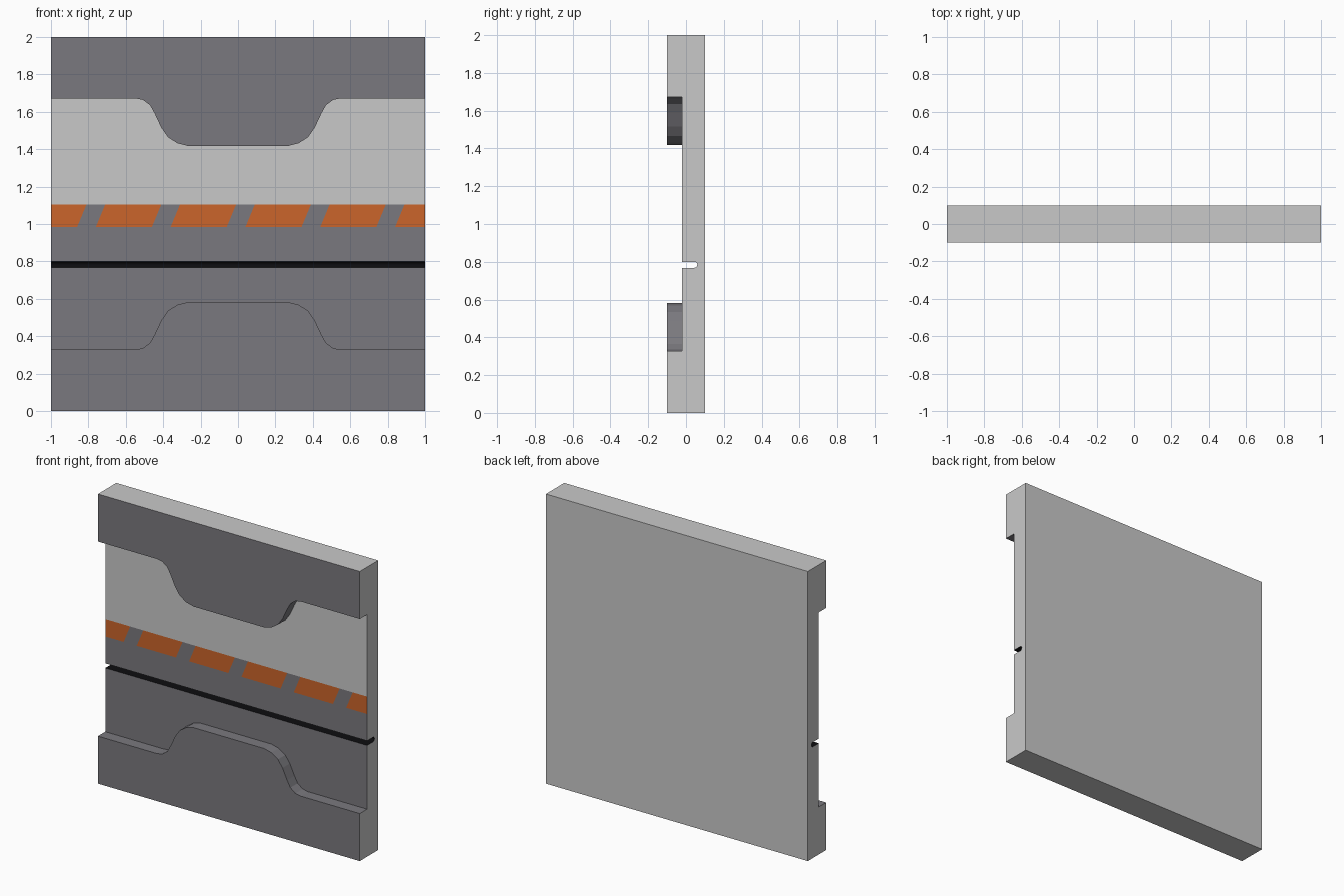
import bpy, bmesh, math
from mathutils import Vector

if "Cube" in bpy.data.objects:
    bpy.data.objects.remove(bpy.data.objects["Cube"])


def material(name, rgb):
    m = bpy.data.materials.new(name)
    m.diffuse_color = (*rgb, 1)
    m.use_nodes = True
    m.node_tree.nodes["Principled BSDF"].inputs["Base Color"].default_value = m.diffuse_color
    return m


MATS = [material("light_grey", (0.584, 0.584, 0.584)),
        material("dark_grey", (0.195, 0.191, 0.209)),
        material("orange", (0.60, 0.13, 0.024)),
        material("black", (0.004, 0.004, 0.005))]
LIGHT, DARK, ORANGE, BLACK = range(4)

FRONT, RECESS, BACK = -0.1, -0.02, 0.1
G0, G1, GDEEP = 0.768, 0.80, 0.06       # groove heights and depth
S0, S1 = 0.985, 1.105                   # stripe band heights

bm = bmesh.new()


def face(points, toward, mat):
    """Add a polygon whose normal points the given way."""
    f = bm.faces.new([bm.verts.new(p) for p in points])
    f.normal_update()
    if f.normal.dot(Vector(toward)) < 0:
        f.normal_flip()
    f.material_index = mat


def front_face(xz, y, mat):
    face([(x, y, z) for x, z in xz], (0, -1, 0), mat)


# Stepped contour of the lower lip; the upper lip mirrors it about z = 1
half = [(-1, 0.328), (-0.55, 0.328), (-0.508, 0.336), (-0.47, 0.365),
        (-0.445, 0.41), (-0.41, 0.485), (-0.375, 0.535), (-0.325, 0.568),
        (-0.27, 0.582)]
low = half + [(-x, z) for x, z in reversed(half)]
high = [(x, 2 - z) for x, z in low]

# Lips: raised fronts and the walls stepping down to the recess
for line, edge, up in ((low, 0, 1), (high, 2, -1)):
    front_face(line + [(1, edge), (-1, edge)], FRONT, DARK)
    for (xa, za), (xb, zb) in zip(line, line[1:]):
        face([(xa, FRONT, za), (xb, FRONT, zb), (xb, RECESS, zb), (xa, RECESS, za)],
             ((za - zb) * up, 0, (xb - xa) * up), DARK)

# Recessed panel fields
front_face(low + [(1, G0), (-1, G0)], RECESS, DARK)
front_face([(-1, G1), (1, G1), (1, S0), (-1, S0)], RECESS, DARK)
front_face(high + [(1, S1), (-1, S1)], RECESS, LIGHT)

# Slanted warning stripes, with dark gaps between
cuts = [(-1, -1)]
for i in range(5):
    x = -0.86 + 0.4 * i
    cuts += [(x, x + 0.05), (x + 0.1, x + 0.15)]
cuts = [c for c in cuts if c[1] < 1] + [(1, 1)]
for i, ((a, b), (c, d)) in enumerate(zip(cuts, cuts[1:])):
    front_face([(a, S0), (c, S0), (d, S1), (b, S1)], RECESS, DARK if i % 2 else ORANGE)

# Round-bottomed black groove
r, mid = (G1 - G0) / 2, (G0 + G1) / 2
arc = [(GDEEP - r + r * math.cos(t), mid + r * math.sin(t))
       for t in (math.pi * (k / 8 - 0.5) for k in range(9))]
groove = [(RECESS, G0)] + arc + [(RECESS, G1)]
for (ya, za), (yb, zb) in zip(groove, groove[1:]):
    face([(-1, ya, za), (1, ya, za), (1, yb, zb), (-1, yb, zb)],
         (0, -(zb - za), yb - ya), BLACK)

# End caps, back, top and bottom
profile = ([(BACK, 0), (FRONT, 0), (FRONT, low[0][1]), (RECESS, low[0][1])] + groove +
           [(RECESS, high[0][1]), (FRONT, high[0][1]), (FRONT, 2), (BACK, 2)])
for x in (-1, 1):
    face([(x, y, z) for y, z in profile], (x, 0, 0), LIGHT)
face([(-1, BACK, 0), (1, BACK, 0), (1, BACK, 2), (-1, BACK, 2)], (0, 1, 0), LIGHT)
for z in (0, 2):
    face([(-1, FRONT, z), (1, FRONT, z), (1, BACK, z), (-1, BACK, z)], (0, 0, z - 1), LIGHT)

bmesh.ops.remove_doubles(bm, verts=bm.verts, dist=1e-5)
mesh = bpy.data.meshes.new("wall_panel")
bm.to_mesh(mesh)
bm.free()
for m in MATS:
    mesh.materials.append(m)
panel = bpy.data.objects.new("wall_panel", mesh)
bpy.context.collection.objects.link(panel)
